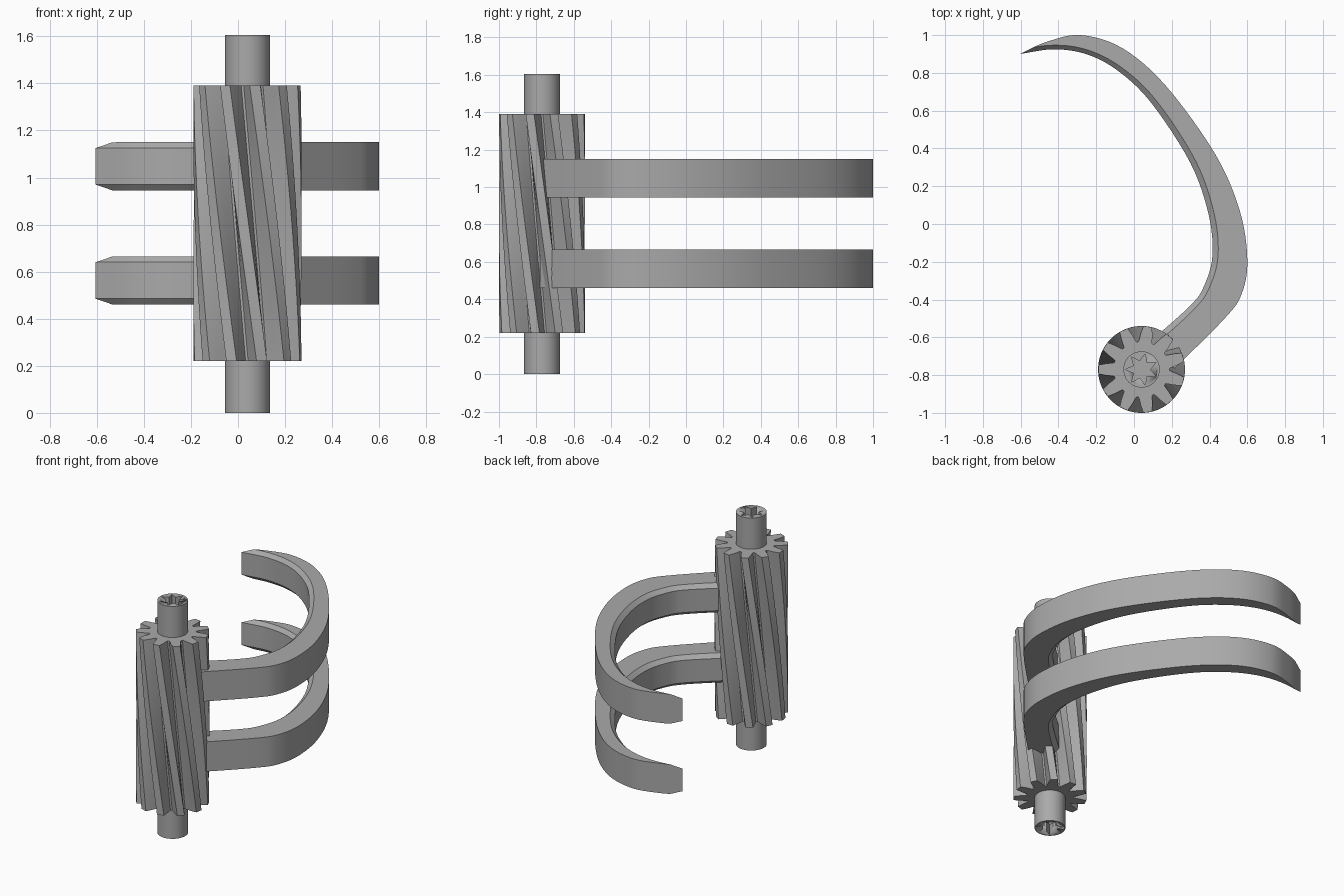
import bpy, bmesh, math
from mathutils import Vector

if "Cube" in bpy.data.objects:
    bpy.data.objects.remove(bpy.data.objects["Cube"], do_unlink=True)

GREY = bpy.data.materials.new("plain grey")
GREY.use_nodes = True
GREY.diffuse_color = (0.4, 0.4, 0.4, 1)
GREY.node_tree.nodes["Principled BSDF"].inputs["Base Color"].default_value = GREY.diffuse_color
CX, CY = 0.04, -0.77


def loft(name, rings, angle=30):
    """Skin closed rings of equal length and cap both ends."""
    bm = bmesh.new()
    loops = [[bm.verts.new(p) for p in ring] for ring in rings]
    n = len(loops[0])
    for a, b in zip(loops, loops[1:]):
        for i in range(n):
            j = (i + 1) % n
            bm.faces.new((a[i], a[j], b[j], b[i]))
    bm.faces.new(loops[0][::-1])
    bm.faces.new(loops[-1])
    bmesh.ops.remove_doubles(bm, verts=bm.verts, dist=0.0001)
    bmesh.ops.recalc_face_normals(bm, faces=bm.faces)
    me = bpy.data.meshes.new(name)
    bm.to_mesh(me)
    bm.free()
    ob = bpy.data.objects.new(name, me)
    bpy.context.collection.objects.link(ob)
    me.materials.append(GREY)
    bpy.ops.object.select_all(action='DESELECT')
    ob.select_set(True)
    bpy.context.view_layer.objects.active = ob
    bpy.ops.object.shade_smooth_by_angle(angle=math.radians(angle))
    return ob


def polar_ring(profile, z, turn=0):
    return [(CX + r * math.cos(a + turn), CY + r * math.sin(a + turn), z) for a, r in profile]


def spline(points, steps=6):
    """Smooth path through the given points."""
    p = [Vector(q) for q in points]
    p = [2 * p[0] - p[1]] + p + [2 * p[-1] - p[-2]]
    path = []
    for a, b, c, d in zip(p, p[1:], p[2:], p[3:]):
        for k in range(steps):
            t = k / steps
            path.append(0.5 * (2 * b + (c - a) * t + (2 * a - 5 * b + 4 * c - d) * t * t
                               + (3 * b - a - 3 * c + d) * t ** 3))
    return path + [p[-2]]


# Helical gear with tapering teeth and rounded gaps
TEETH, TWIST = 11, math.radians(-40)
half = [(0.10, 0.23), (0.165, 0.19), (0.215, 0.16), (0.25, 0.148)]
tooth = [(-a, r) for a, r in half[::-1]] + half
pitch = math.tau / TEETH
gear_profile = [(a + math.pi + k * pitch, r) for k in range(TEETH) for a, r in tooth]
loft("helical_gear", [polar_ring(gear_profile, 0.22 + 1.17 * s / 24, TWIST * (s / 24 - 1))
                      for s in range(25)], 25)

# Shaft with star sockets cut in both ends
circle = [(math.tau * k / 48, 0.096) for k in range(48)]
shaft = loft("shaft", [polar_ring(circle, z) for z in (0, 1.605)])
star = [(math.pi * k / 7, 0.085 if k % 2 else 0.045) for k in range(14)]
for end, low, high in (("bottom", -0.1, 0.08), ("top", 1.525, 1.7)):
    cutter = loft(end + "_socket_cutter", [polar_ring(star, z) for z in (low, high)])
    cutter.hide_render = True
    cutter.hide_set(True)
    cutter.display_type = 'WIRE'
    cut = shaft.modifiers.new(end + "_socket", 'BOOLEAN')
    cut.object = cutter
    cut.solver = 'EXACT'
# Apply the cuts so that the helpers can go
bpy.context.view_layer.objects.active = shaft
shaft.select_set(True)
for m in list(shaft.modifiers):
    if m.type == 'BOOLEAN':
        cutter = m.object
        bpy.ops.object.modifier_apply(modifier=m.name)
        bpy.data.objects.remove(cutter, do_unlink=True)

# Two curved claws with a chamfered inner rim, tapering to a vertical edge
outer = spline([(0.2, -0.78), (0.48, -0.5), (0.57, -0.37), (0.6, -0.19), (0.56, 0.07),
                (0.43, 0.37), (0.17, 0.73), (-0.06, 0.93), (-0.28, 1.0), (-0.46, 0.965), (-0.605, 0.9)])
inner = spline([(0.1, -0.61), (0.3, -0.43), (0.37, -0.33), (0.415, -0.17), (0.395, 0.05),
                (0.3, 0.32), (0.1, 0.63), (-0.07, 0.8), (-0.24, 0.895), (-0.42, 0.925), (-0.605, 0.9)])
RIM, DROP = 0.03, 0.025


def claw_ring(o, i, low, high):
    thick = (o - i).length
    rim = i.lerp(o, min(1, RIM / max(thick, 0.0001)))
    lost = DROP * max(0, 1 - thick / RIM)
    return [(o.x, o.y, low + lost), (o.x, o.y, high - lost), (rim.x, rim.y, high - lost),
            (i.x, i.y, high - DROP), (i.x, i.y, low + DROP), (rim.x, rim.y, low + lost)]


for name, low in (("lower_claw", 0.46), ("upper_claw", 0.945)):
    loft(name, [claw_ring(o, i, low, low + 0.205) for o, i in zip(outer, inner)], 20)
